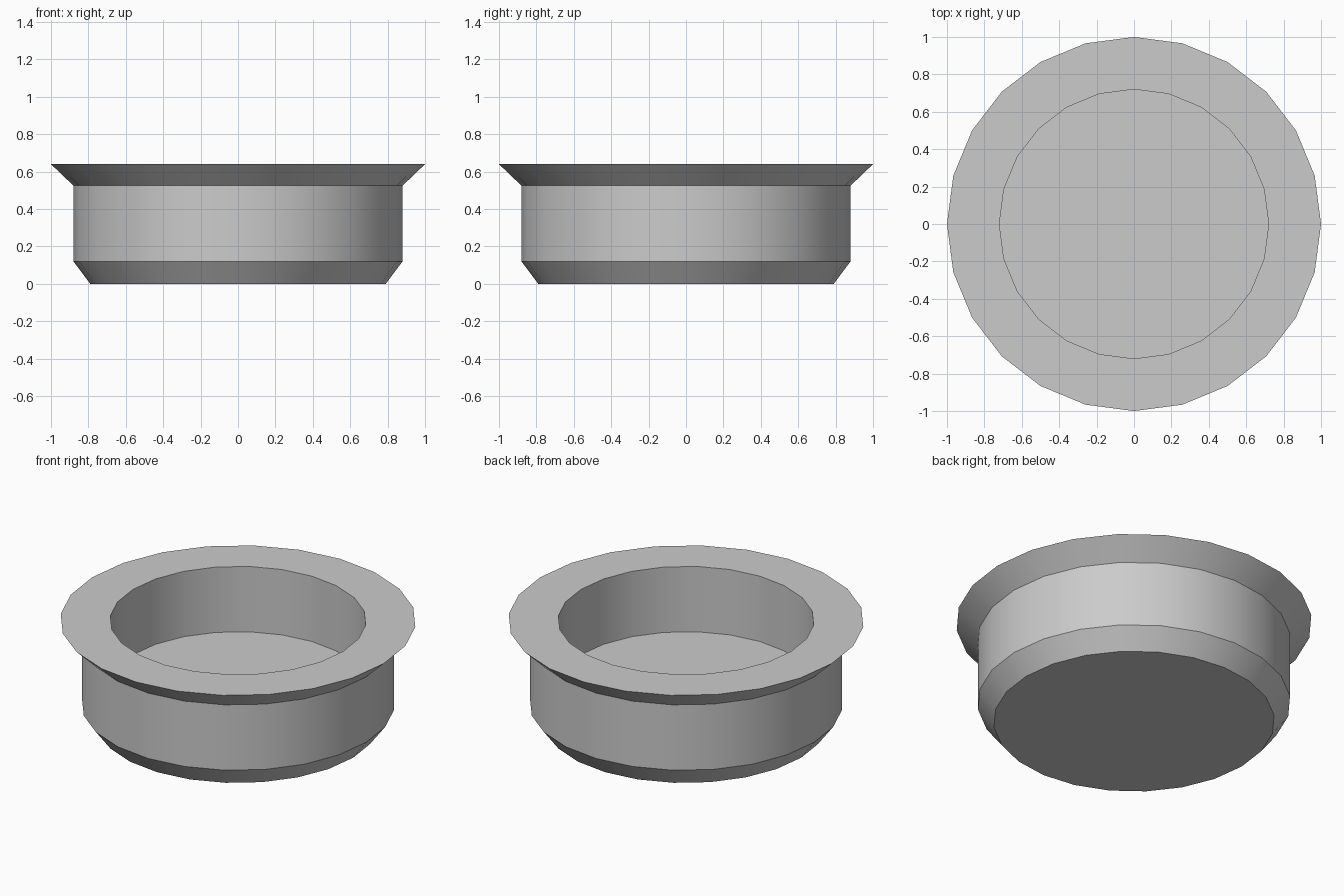
import bpy
import bmesh
import math

cube = bpy.data.objects.get("Cube")
if cube:
    bpy.data.objects.remove(cube, do_unlink=True)

SIDES = 24
# Radius and height, from the base, up the outside, over the rim, down to the inner floor
PROFILE = [(0.79, 0), (0.88, 0.12), (0.88, 0.525), (1.0, 0.64), (0.72, 0.64), (0.72, 0.235)]


def make_material(name, color):
    mat = bpy.data.materials.new(name)
    mat.use_nodes = True
    mat.diffuse_color = color
    mat.node_tree.nodes["Principled BSDF"].inputs["Base Color"].default_value = color
    return mat


def lathe(name, profile, mat):
    bm = bmesh.new()
    rings = []
    for radius, height in profile:
        angles = [math.tau * i / SIDES for i in range(SIDES)]
        rings.append([bm.verts.new((radius * math.cos(a), radius * math.sin(a), height))
                      for a in angles])
    # Walls between neighbouring rings
    for low, high in zip(rings, rings[1:]):
        for i in range(SIDES):
            j = (i + 1) % SIDES
            bm.faces.new((low[i], low[j], high[j], high[i]))
    # Underside and inner floor
    bm.faces.new(rings[0][::-1])
    bm.faces.new(rings[-1])
    bmesh.ops.recalc_face_normals(bm, faces=bm.faces)
    mesh = bpy.data.meshes.new(name)
    bm.to_mesh(mesh)
    bm.free()
    mesh.materials.append(mat)
    obj = bpy.data.objects.new(name, mesh)
    bpy.context.collection.objects.link(obj)
    return obj


# Flanged round bowl
bowl = lathe("flanged_bowl", PROFILE, make_material("light grey", (0.6, 0.6, 0.6, 1)))
bpy.ops.object.select_all(action="DESELECT")
bowl.select_set(True)
bpy.context.view_layer.objects.active = bowl
bpy.ops.object.shade_smooth_by_angle(angle=math.radians(30))
